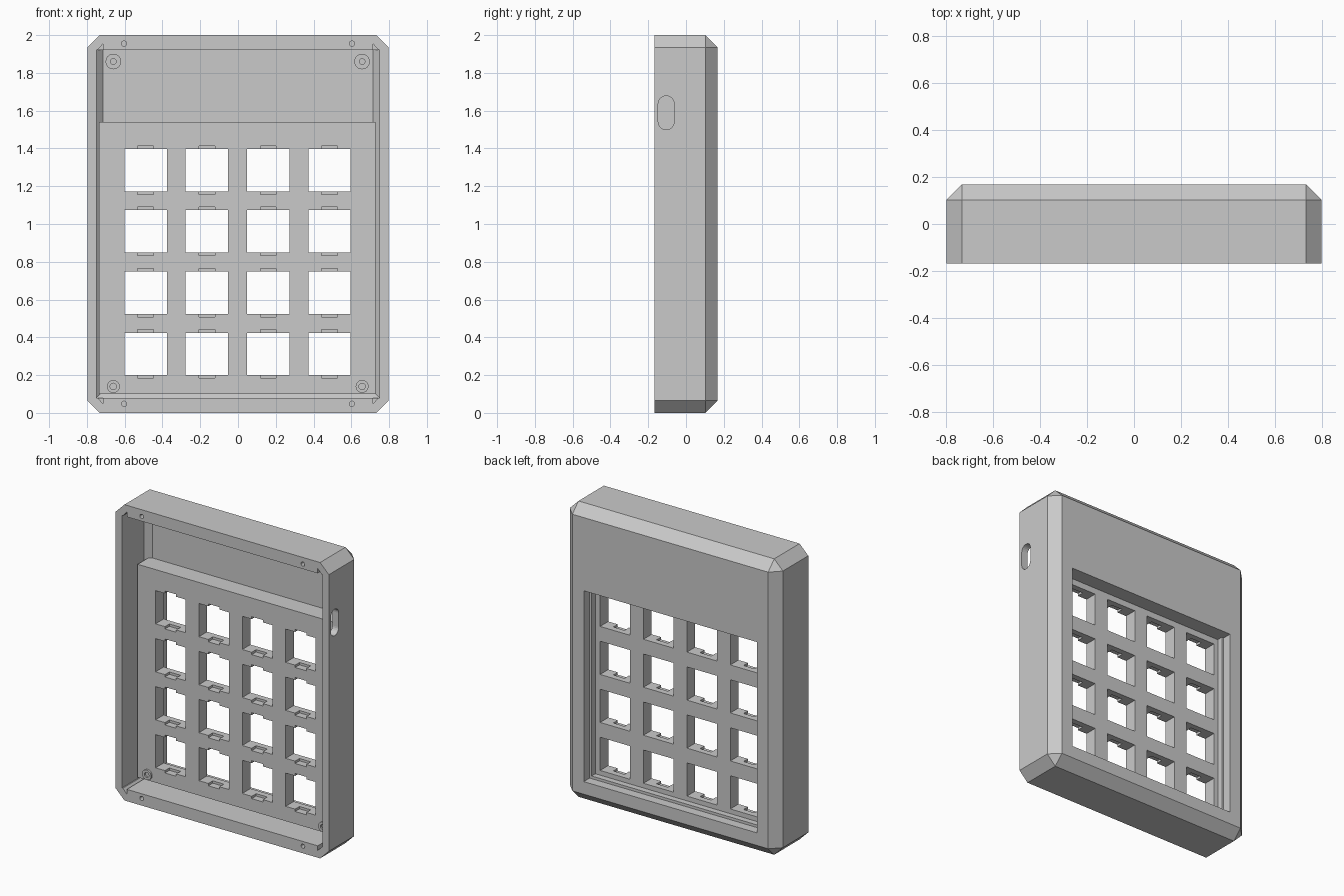
import bpy, bmesh, math

cube = bpy.data.objects.get("Cube")
if cube:
    bpy.data.objects.remove(cube, do_unlink=True)

grey = bpy.data.materials.new("light_grey")
grey.use_nodes = True
grey.diffuse_color = (0.59, 0.59, 0.59, 1)
grey.node_tree.nodes["Principled BSDF"].inputs["Base Color"].default_value = (0.59, 0.59, 0.59, 1)

HW, H, CH = 0.797, 2.0, 0.065            # half width, height, chamfer
FRONT, BACK = -0.168, 0.168
FLOOR, PLATE_FRONT, PLATE_BACK = 0.105, -0.022, 0.065


def finish(bm, name):
    bmesh.ops.recalc_face_normals(bm, faces=bm.faces)
    mesh = bpy.data.meshes.new(name)
    bm.to_mesh(mesh)
    bm.free()
    mesh.materials.append(grey)
    obj = bpy.data.objects.new(name, mesh)
    bpy.context.collection.objects.link(obj)
    return obj


def loft(bm, rings):
    """Bridge matching closed rings of points and cap both ends."""
    loops = [[bm.verts.new(p) for p in ring] for ring in rings]
    n = len(loops[0])
    for a, b in zip(loops, loops[1:]):
        for i in range(n):
            bm.faces.new((a[i], a[(i + 1) % n], b[(i + 1) % n], b[i]))
    bm.faces.new(loops[0])
    bm.faces.new(loops[-1])


def box(bm, x0, x1, y0, y1, z0, z1):
    loft(bm, [[(x0, y, z0), (x1, y, z0), (x1, y, z1), (x0, y, z1)] for y in (y0, y1)])


def circle(x, y, z, r, n=24):
    return [(x + r * math.cos(math.tau * i / n), y, z + r * math.sin(math.tau * i / n))
            for i in range(n)]


def combine(target, bm, operation):
    """Apply a boolean to the target and throw the helper away."""
    tool = finish(bm, "helper")
    tool.hide_render = True
    mod = target.modifiers.new("bool", 'BOOLEAN')
    mod.operation = operation
    mod.solver = 'EXACT'
    mod.object = tool
    bpy.context.view_layer.objects.active = target
    bpy.ops.object.modifier_apply(modifier=mod.name)
    bpy.data.objects.remove(tool, do_unlink=True)


# Outer shell: octagonal outline with a chamfered back
bm = bmesh.new()
for s in (-1, 1):
    for y in (FRONT, BACK - CH):
        for x, z in ((HW, CH), (HW - CH, 0), (HW, H - CH), (HW - CH, H)):
            bm.verts.new((s * x, y, z))
    for z in (CH, H - CH):
        bm.verts.new((s * (HW - CH), BACK, z))
bmesh.ops.convex_hull(bm, input=bm.verts)
bmesh.ops.dissolve_limit(bm, angle_limit=0.01, verts=bm.verts, edges=bm.edges)
case = finish(bm, "case")

# Front cavity with a sloped foot along the side and bottom walls
bm = bmesh.new()
rings = []
for y, w, lo in ((FRONT - 0.1, 0.75, 0.08), (FLOOR - 0.036, 0.75, 0.08), (FLOOR, 0.714, 0.114)):
    rings.append([(-w, y, lo), (w, y, lo), (w, y, 1.922), (-w, y, 1.922)])
loft(bm, rings)
combine(case, bm, 'DIFFERENCE')

# Small triangular corner reliefs in the rim
bm = bmesh.new()
for s in (-1, 1):
    for z, d in ((1.915, 0.04), (0.087, -0.04)):
        loft(bm, [[(s * 0.749, y, z), (s * 0.714, y, z + d), (s * 0.714, y, z)]
                  for y in (FRONT - 0.1, 0.06)])
combine(case, bm, 'DIFFERENCE')

# Raised key plate
bm = bmesh.new()
box(bm, -0.735, 0.727, PLATE_FRONT, FLOOR + 0.01, 0.1, 1.54)
combine(case, bm, 'UNION')

# Recess behind the key plate, stepped at the sides and bottom
for x, y0, z0 in ((0.647, FLOOR, 0.15), (0.632, PLATE_BACK, 0.168)):
    bm = bmesh.new()
    box(bm, -x, x, y0, BACK + 0.1, z0, 1.44)
    combine(case, bm, 'DIFFERENCE')

# Key openings, then clip notches above and below each one
PITCH, HALF = 0.3245, 0.1122
centres = [(-0.489 + PITCH * i, 0.312 + PITCH * j) for i in range(4) for j in range(4)]
bm = bmesh.new()
for x, z in centres:
    box(bm, x - HALF, x + HALF, -0.3, 0.3, z - HALF, z + HALF)
combine(case, bm, 'DIFFERENCE')
bm = bmesh.new()
for x, z in centres:
    box(bm, x - 0.042, x + 0.042, -0.1, 0.025, z - HALF - 0.016, z + HALF + 0.016)
combine(case, bm, 'DIFFERENCE')

# Screw holes in the front rim
bm = bmesh.new()
for x in (-0.603, 0.603):
    for z in (0.048, 1.955):
        loft(bm, [circle(x, y, z, 0.014, 16) for y in (FRONT - 0.1, FRONT + 0.1)])
combine(case, bm, 'DIFFERENCE')

# Rounded port slot through the side wall
bm = bmesh.new()
R, Y, Z0, Z1 = 0.042, -0.105, 1.541, 1.636
outline = [(Y + R * math.cos(math.pi * i / 12), Z1 + R * math.sin(math.pi * i / 12)) for i in range(13)]
outline += [(Y - R * math.cos(math.pi * i / 12), Z0 - R * math.sin(math.pi * i / 12)) for i in range(13)]
loft(bm, [[(x, y, z) for y, z in outline] for x in (0.73, 0.9)])
combine(case, bm, 'DIFFERENCE')

# Screw posts in the four corners of the cavity
for label, z, r, hole, y0, y1 in (("upper", 1.86, 0.041, 0.015, FLOOR - 0.06, FLOOR + 0.01),
                                  ("lower", 0.14, 0.034, 0.017, PLATE_FRONT - 0.012, PLATE_FRONT + 0.01)):
    for side, x in (("left", 0.657), ("right", -0.66)):
        bm = bmesh.new()
        loft(bm, [circle(x, y, z, r) for y in (y0, y1)])
        post = finish(bm, f"{label}_{side}_post")
        bm = bmesh.new()
        loft(bm, [circle(x, y, z, hole) for y in (y0 - 0.1, y1 - 0.008)])
        combine(post, bm, 'DIFFERENCE')
